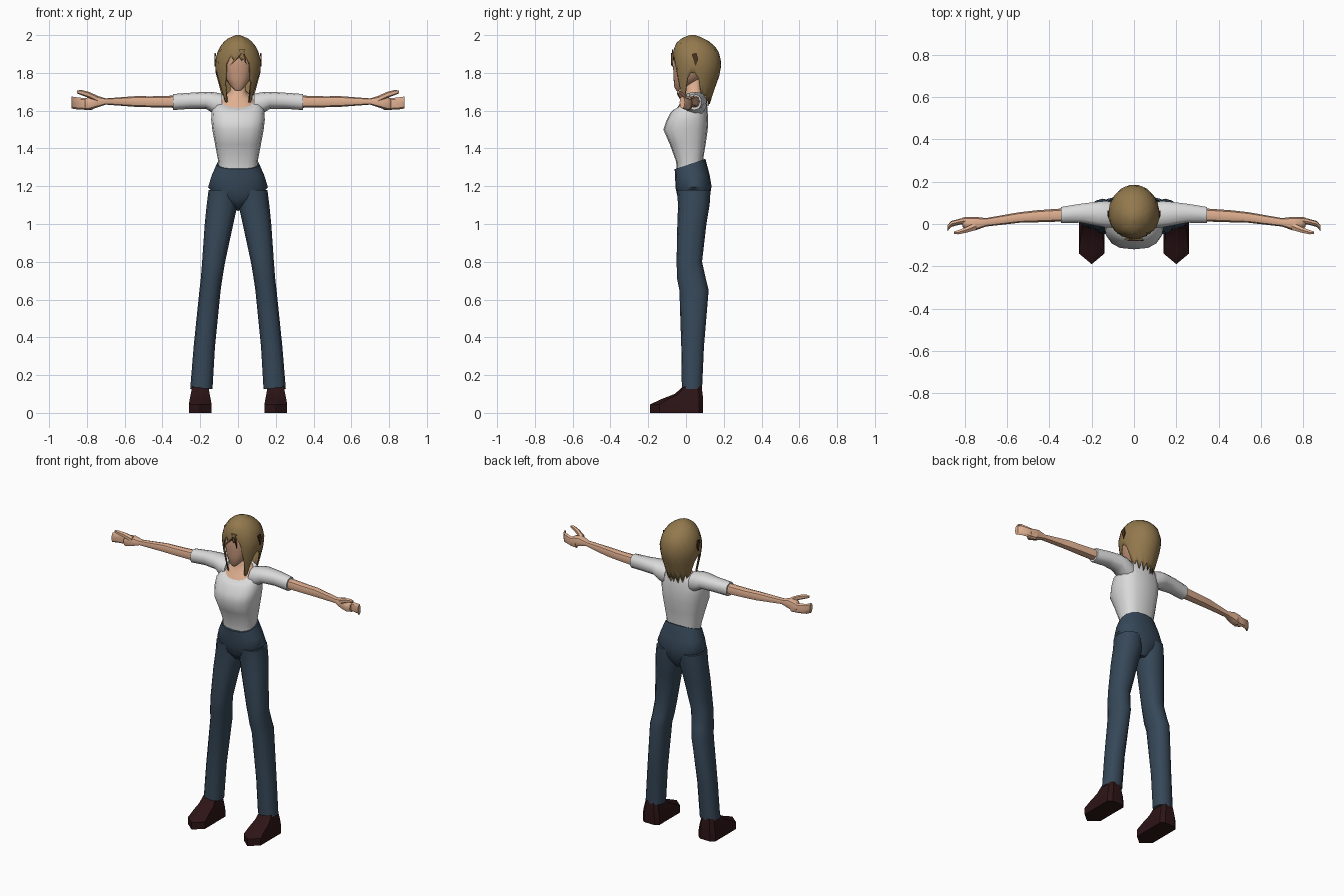
import bpy, bmesh, math


def material(name, r, g, b):
    m = bpy.data.materials.new(name)
    m.diffuse_color = (r, g, b, 1)
    return m


SKIN = material("skin", 0.74, 0.43, 0.28)
FACE = material("face_skin", 0.56, 0.31, 0.20)
HAIR = material("hair_brown", 0.29, 0.19, 0.075)
DARK = material("hair_dark", 0.07, 0.03, 0.015)
SHIRT = material("shirt_white", 0.70, 0.70, 0.70)
DENIM = material("trousers_blue", 0.037, 0.064, 0.098)
SHOE = material("shoe_brown", 0.026, 0.007, 0.008)


def skin_rings(name, rings, mat, mirror=False, caps=True, thick=0, angle=45):
    """Bridge equal-length closed rings of points into one object."""
    bm = bmesh.new()
    rows = [[bm.verts.new(p) for p in ring] for ring in rings]
    n = len(rows[0])
    for a, b in zip(rows, rows[1:]):
        for i in range(n):
            j = (i + 1) % n
            bm.faces.new((a[i], a[j], b[j], b[i]))
    bm.faces.new(rows[0])
    if caps:
        bm.faces.new(rows[-1])
    bmesh.ops.recalc_face_normals(bm, faces=bm.faces)
    me = bpy.data.meshes.new(name)
    bm.to_mesh(me)
    bm.free()
    me.materials.append(mat)
    me.shade_smooth()
    me.set_sharp_from_angle(angle=math.radians(angle))
    ob = bpy.data.objects.new(name, me)
    bpy.context.scene.collection.objects.link(ob)
    if thick:
        s = ob.modifiers.new("thickness", 'SOLIDIFY')
        s.thickness, s.offset = thick, -1
    if mirror:
        ob.modifiers.new("mirror", 'MIRROR').use_mirror_merge = False
    return ob


def oval(n, p):
    """Unit superellipse; the first point faces the front (0, -1)."""
    def f(v):
        return math.copysign(abs(v) ** p, v) if abs(v) > 1e-6 else 0
    return [(f(math.sin(2 * math.pi * i / n)), -f(math.cos(2 * math.pi * i / n))) for i in range(n)]


def upright(name, rings, mat, n=12, p=0.85, **kw):
    """Rings: x0, x1, y front, y back, z front, z back."""
    out = []
    for x0, x1, yf, yb, zf, zb in rings:
        out.append([((x0 + x1) / 2 + u * (x1 - x0) / 2,
                     (yf + yb) / 2 + v * (yb - yf) / 2,
                     (zf + zb) / 2 + v * (zb - zf) / 2) for u, v in oval(n, p)])
    return skin_rings(name, out, mat, **kw)


def sideways(name, rings, mat, n=8, p=0.85, **kw):
    """Rings along x: x, y0, y1, z0, z1, mirrored to both sides."""
    out = []
    for x, y0, y1, z0, z1 in rings:
        out.append([(x, (y0 + y1) / 2 + u * (y1 - y0) / 2,
                     (z0 + z1) / 2 + v * (z1 - z0) / 2) for u, v in oval(n, p)])
    return skin_rings(name, out, mat, mirror=True, **kw)


# Shoes: pointed plan outline, stacked levels
shoe = []
for z, w, toe, heel, nose in ((0, .06, -.19, .09, .05), (.045, .06, -.19, .09, .05),
                              (.075, .055, -.125, .09, .035), (.10, .05, -.06, .088, .02),
                              (.14, .043, -.015, .082, .01)):
    shoe.append([(.2 + x, y, z) for x, y in
                 ((0, toe), (w, toe + nose), (w, heel - .02), (w * .6, heel),
                  (-w * .6, heel), (-w, heel - .02), (-w, toe + nose))])
skin_rings("shoe", shoe, SHOE, mirror=True, angle=30)

# Trousers
upright("trouser_leg", [
    (.135, .253, -.022, .085, .127, .127), (.122, .235, -.025, .095, .35, .35),
    (.092, .204, -.035, .12, .65, .65), (.083, .197, -.047, .105, .71, .71),
    (.068, .19, -.05, .085, .80, .80), (.025, .176, -.046, .108, 1.0, 1.0),
    (.003, .166, -.042, .125, 1.10, 1.10), (.003, .156, -.048, .13, 1.18, 1.18)],
    DENIM, mirror=True)
upright("trouser_hips", [
    (-.025, .025, -.015, .09, 1.09, 1.07), (-.10, .10, -.042, .122, 1.13, 1.12),
    (-.158, .158, -.055, .135, 1.19, 1.20), (-.14, .14, -.058, .125, 1.25, 1.26),
    (-.113, .113, -.06, .103, 1.29, 1.345)], DENIM, n=16)

# Shirt body, sleeves
upright("shirt_body", [
    (-.103, .103, -.05, .092, 1.28, 1.31), (-.106, .106, -.052, .092, 1.33, 1.35),
    (-.122, .122, -.085, .105, 1.42, 1.43), (-.136, .136, -.12, .115, 1.50, 1.50),
    (-.142, .142, -.105, .117, 1.545, 1.56), (-.138, .138, -.082, .112, 1.59, 1.63),
    (-.115, .115, -.066, .098, 1.605, 1.69), (-.095, .095, -.06, .09, 1.607, 1.70)],
    SHIRT, n=16, p=.75)
sideways("sleeve", [
    (.085, -.02, .10, 1.56, 1.69), (.13, -.02, .112, 1.585, 1.698),
    (.17, -.012, .108, 1.61, 1.70), (.25, .004, .098, 1.61, 1.695),
    (.345, .004, .082, 1.603, 1.688)], SHIRT, n=10)

# Upper chest and neck
upright("chest_and_neck", [
    (-.098, .098, -.058, .085, 1.598, 1.685), (-.06, .06, -.02, .082, 1.655, 1.705),
    (-.04, .04, .0, .078, 1.69, 1.72), (-.038, .038, .0, .08, 1.80, 1.80)], SKIN, n=16)

# Arms, palms, curled fingers, thumbs
sideways("arm", [
    (.33, .012, .074, 1.615, 1.68), (.46, .008, .065, 1.618, 1.676),
    (.54, .006, .056, 1.62, 1.677), (.70, -.012, .028, 1.632, 1.665),
    (.75, -.03, .034, 1.615, 1.68), (.79, -.03, .034, 1.603, 1.675),
    (.81, -.015, .03, 1.603, 1.66)], SKIN)
sideways("fingers", [
    (.77, .0, .034, 1.603, 1.665), (.82, -.002, .026, 1.605, 1.667),
    (.865, -.014, .014, 1.608, 1.672), (.882, -.034, -.006, 1.612, 1.675)], SKIN, angle=35)
sideways("thumb", [
    (.745, -.03, .012, 1.645, 1.68), (.79, -.042, -.012, 1.668, 1.70),
    (.83, -.05, -.028, 1.682, 1.71), (.852, -.048, -.034, 1.692, 1.706)], SKIN, n=6)

# Head
upright("head", [
    (-.022, .022, -.05, .0, 1.703, 1.73), (-.045, .045, -.062, .05, 1.725, 1.75),
    (-.07, .07, -.066, .09, 1.77, 1.78), (-.082, .082, -.068, .11, 1.83, 1.83),
    (-.085, .085, -.064, .12, 1.89, 1.89), (-.065, .065, -.04, .10, 1.94, 1.94)],
    FACE, n=16, p=.9)

# Hair: one shell whose hem height changes with the angle from the front
SHAPE = [(2.0, .01, .02, .05), (1.985, .05, -.02, .09), (1.96, .08, -.05, .135),
         (1.92, .106, -.067, .17), (1.86, .122, -.074, .187), (1.80, .118, -.07, .182),
         (1.70, .097, -.055, .146), (1.60, .07, -.04, .115)]


def hair_shape(z):
    for a, b in zip(SHAPE, SHAPE[1:]):
        if z >= b[0]:
            t = (a[0] - z) / (a[0] - b[0])
            return [a[k] + (b[k] - a[k]) * t for k in (1, 2, 3)]
    return SHAPE[-1][1:]


HEM = [1.89, 1.865, 1.89, 1.85, 1.74, 1.61, 1.69, 1.77, 1.80, 1.80,
       1.77, 1.70, 1.645, 1.69, 1.63, 1.68, 1.625, 1.675, 1.635]
ROWS = 10
hair = []
for r in range(ROWS + 1):
    ring = []
    for i in range(36):
        a = math.radians(i * 10)
        z = 2.0 + (HEM[min(i, 36 - i)] - 2.0) * (r / ROWS) ** 1.5
        w, yf, yb = hair_shape(z)
        mid = .045 if z < 1.99 else (yf + yb) / 2
        c = math.cos(a)
        ring.append((w * math.sin(a), mid + ((yf - mid) * c if c > 0 else -(yb - mid) * c), z))
    hair.append(ring)
skin_rings("hair", hair, HAIR, caps=False, thick=.007, angle=50)


# Loose fringe strands and dark marks: thin tapered plates
def plate(name, pts, depth, mat, axis, **kw):
    """Extrude a small outline; axis 'y' lies on the front, 'x' on the side."""
    rings = [[(p[0], p[1] + d, p[2]) if axis == 'y' else (p[0] + d, p[1], p[2]) for p in pts]
             for d in (0, depth)]
    return skin_rings(name, rings, mat, angle=20, **kw)


for k, (x0, z0, x1, z1, mat) in enumerate((
        (.03, 1.925, -.045, 1.835, HAIR), (.02, 1.905, -.03, 1.85, DARK),
        (.015, 1.925, .04, 1.85, HAIR), (.03, 1.90, .045, 1.84, DARK))):
    y = -.075 if mat == HAIR else -.080
    wd = .012 if mat == HAIR else .005
    plate("fringe_strand_%d" % k, [(x0 - wd, y, z0), (x0 + wd, y, z0),
                                   ((x0 + x1) / 2 + wd, y, (z0 + z1) / 2), (x1, y, z1)],
          .006, mat, 'y')
plate("side_hair_mark", [(.117, .03, 1.90), (.119, .055, 1.905), (.119, .065, 1.87),
                         (.119, .05, 1.835), (.119, .04, 1.87)], .006, DARK, 'x', mirror=True)
